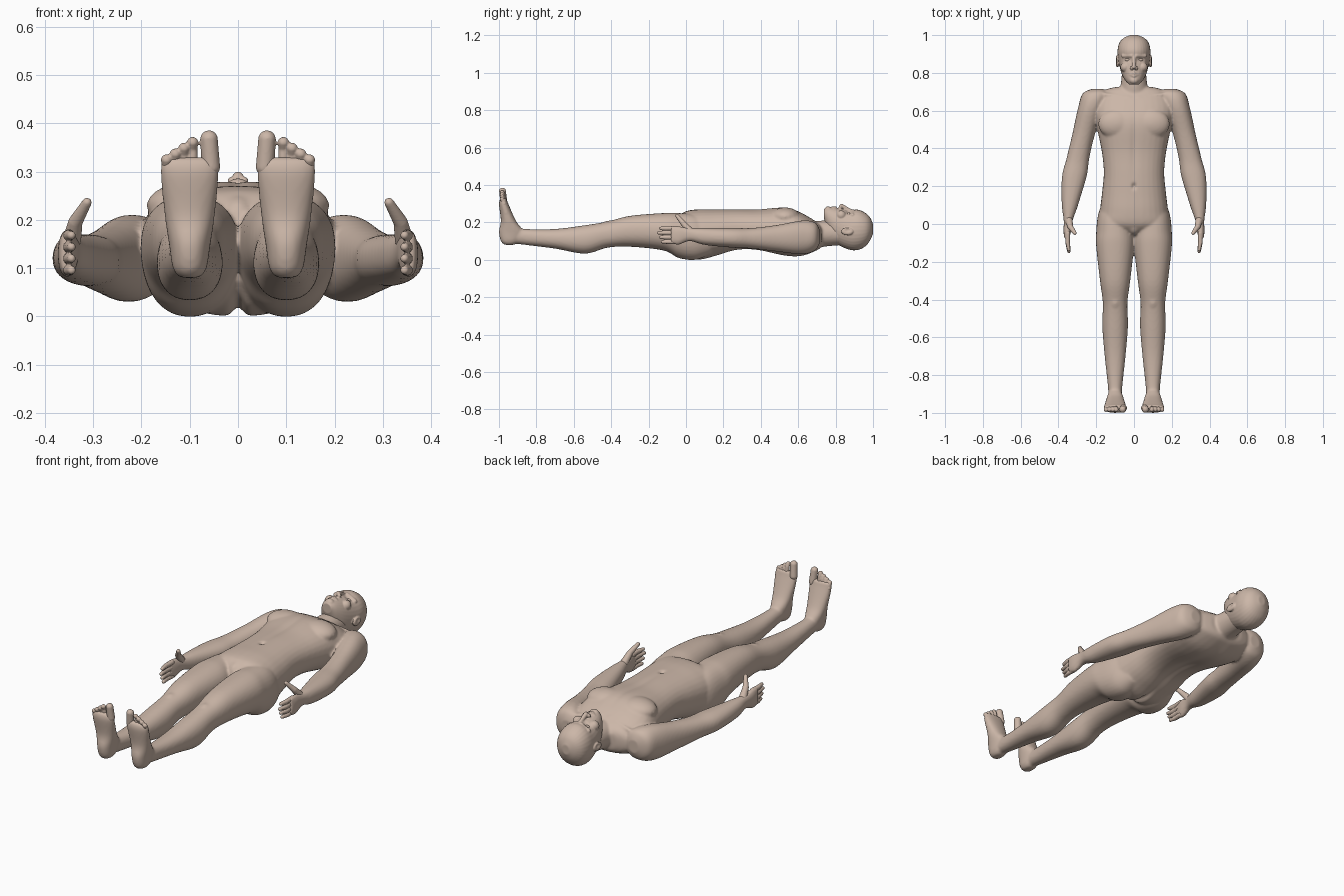
import bpy, bmesh, math
from mathutils import Vector, Matrix

default_cube = bpy.data.objects.get("Cube")
if default_cube:
    bpy.data.objects.remove(default_cube)

skin = bpy.data.materials.new("skin")
skin.use_nodes = True
skin.diffuse_color = (.6, .47, .39, 1)
skin.node_tree.nodes["Principled BSDF"].inputs["Base Color"].default_value = skin.diffuse_color

SIDES = {"left": 1, "right": -1}
SEGMENTS = 32
STEPS = 6


def spline(rings):
    """Smooth interpolation through the cross-sections."""
    padded = [rings[0], *rings, rings[-1]]
    for before, start, end, after in zip(padded, padded[1:], padded[2:], padded[3:]):
        for step in range(STEPS):
            t = step / STEPS
            ring = []
            for a, b, c, d in zip(before, start, end, after):
                slope_in, slope_out = (c - a) / 2, (d - b) / 2
                ease = t * t * (3 - 2 * t)
                ring.append(b + (c - b) * ease + slope_in * t * (1 - t) ** 2
                            - slope_out * t * t * (1 - t))
            yield ring
    yield rings[-1]


def loft(bm, rings, centre=lambda station: 0, side=1, power=.9, upright=False):
    """Rings are (station, half width, lowest depth, highest depth)."""
    loops = []
    for station, width, low, high in spline(rings):
        loop = []
        for i in range(SEGMENTS):
            angle = math.tau * i / SEGMENTS
            c, s = math.cos(angle), math.sin(angle)
            x = side * (centre(station) + width * math.copysign(abs(c) ** power, c))
            depth = (low + high) / 2 + (high - low) / 2 * math.copysign(abs(s) ** power, s)
            loop.append(bm.verts.new((x, depth, station) if upright else (x, station, depth)))
        loops.append(loop)
    for lower, upper in zip(loops, loops[1:]):
        for i in range(SEGMENTS):
            bm.faces.new((lower[i - 1], lower[i], upper[i], upper[i - 1]))
    bm.faces.new(loops[0])
    bm.faces.new(loops[-1])


def sphere(bm, matrix=Matrix()):
    return bmesh.ops.create_uvsphere(bm, u_segments=20, v_segments=14, radius=1, matrix=matrix)["verts"]


def ball(bm, centre, size, side=1):
    x, y, z = centre
    sphere(bm, Matrix.Translation((side * x, y, z)) @ Matrix.Diagonal((*size, 1)))


def capsule(bm, start, start_radius, end, end_radius, side=1):
    """Tapered round-ended rod: a sphere with its two halves pulled apart."""
    start, end = (Vector((side * x, y, z)) for x, y, z in (start, end))
    turn = (end - start).to_track_quat("Z", "Y")
    for vert in sphere(bm):
        tip, radius = (end, end_radius) if vert.co.z > 0 else (start, start_radius)
        vert.co = tip + turn @ (vert.co * radius)


def finish(bm, name, voxel, smoothing):
    """Fuse the overlapping pieces into one soft skin."""
    bmesh.ops.recalc_face_normals(bm, faces=bm.faces)
    mesh = bpy.data.meshes.new(name)
    bm.to_mesh(mesh)
    bm.free()
    part = bpy.data.objects.new(name, mesh)
    bpy.context.collection.objects.link(part)
    fuse = part.modifiers.new("fuse", "REMESH")
    fuse.mode = "VOXEL"
    fuse.voxel_size = voxel
    soften = part.modifiers.new("soften", "SMOOTH")
    soften.factor = .5
    soften.iterations = smoothing
    depsgraph = bpy.context.evaluated_depsgraph_get()
    part.data = bpy.data.meshes.new_from_object(part.evaluated_get(depsgraph))
    part.modifiers.clear()
    part.data.materials.clear()
    part.data.materials.append(skin)
    part.data.shade_smooth()
    return part


def dent(part, centre, size, push):
    """Press a soft hollow into the surface."""
    for vert in part.data.vertices:
        distance = sum(((a - b) / s) ** 2 for a, b, s in zip(vert.co, centre, size))
        vert.co += Vector(push) * math.exp(-distance)


def leg_centre(station):
    return .1


def arm_centre(station):
    return .35 - .09 * station - .18 * station ** 2


# Torso and neck
body = bmesh.new()
loft(body, [
    (-.04, .09, .07, .23), (0, .18, .02, .26), (.07, .18, 0, .27), (.16, .17, .02, .27),
    (.27, .16, .05, .27), (.38, .17, .05, .27), (.53, .2, .02, .28), (.62, .21, .02, .25),
    (.7, .17, .05, .2), (.725, .1, .07, .18)], power=.85)
loft(body, [(.64, .09, .05, .2), (.74, .07, .07, .21), (.85, .06, .08, .2)], power=1)
ball(body, (0, -.01, .2), (.04, .05, .05))

for side in SIDES.values():
    # Legs
    loft(body, [
        (.13, .06, .03, .2), (.05, .09, 0, .24), (-.04, .1, .01, .25), (-.12, .1, .05, .25),
        (-.3, .08, .07, .235), (-.42, .065, .065, .205), (-.54, .068, .033, .185),
        (-.7, .055, .06, .165), (-.86, .038, .08, .165), (-.94, .034, .09, .18)], leg_centre, side)
    ball(body, (.1, -.41, .175), (.035, .05, .035), side)
    # Feet
    loft(body, [
        (.08, .02, -.97, -.92), (.1, .035, -.99, -.89), (.15, .043, -1, -.87),
        (.21, .052, -.99, -.91), (.3, .061, -1, -.95), (.33, .056, -.99, -.96)],
        leg_centre, side, upright=True)
    # Arms and palms
    loft(body, [
        (.715, .03, .09, .16), (.69, .07, .05, .2), (.62, .07, .03, .21), (.48, .06, .045, .185),
        (.35, .06, .06, .17), (.25, .065, .065, .17), (.1, .043, .08, .17), (.02, .024, .1, .17),
        (-.04, .02, .08, .18), (-.08, .012, .09, .18)], arm_centre, side)
    # Chest muscles and collarbones
    ball(body, (.09, .53, .23), (.1, .08, .05), side)
    capsule(body, (.02, .665, .215), .01, (.18, .69, .18), .01, side)

# Navel, chest line, spine and seat cleft
body = finish(body, "body", .0065, 7)
dent(body, (0, .2, .27), (.01, .014, .03), (0, 0, -.014))
dent(body, (0, .42, .27), (.016, .16, .04), (0, 0, -.005))
dent(body, (0, .4, .04), (.03, .2, .04), (0, 0, .014))
dent(body, (0, .03, 0), (.013, .09, .05), (0, 0, .025))

# Head with jaw, brow, cheeks, nose, lips and ears
head = bmesh.new()
loft(head, [
    (.738, .025, .22, .27), (.76, .047, .15, .28), (.8, .067, .09, .277), (.87, .083, .055, .266),
    (.92, .087, .053, .268), (.96, .077, .073, .25), (.985, .054, .105, .225),
    (1, .02, .14, .19)], power=.95)
ball(head, (0, .76, .266), (.025, .02, .02))
capsule(head, (0, .88, .262), .01, (0, .832, .288), .012)
for side in SIDES.values():
    ball(head, (.012, .825, .28), (.01, .01, .01), side)
    capsule(head, (.012, .89, .26), .011, (.056, .89, .238), .011, side)
    ball(head, (.046, .83, .238), (.026, .026, .026), side)
    ball(head, (.088, .862, .152), (.01, .033, .021), side)
    for lip in (.798, .783):
        capsule(head, (0, lip, .278), .009, (.022, .79, .27), .005, side)
head = finish(head, "head", .0035, 3)
for side in SIDES.values():
    dent(head, (side * .033, .87, .257), (.017, .012, .03), (0, 0, -.01))
    dent(head, (side * .098, .865, .158), (.012, .016, .01), (side * -.007, 0, 0))

for label, side in SIDES.items():
    # Eyes
    eye = bmesh.new()
    ball(eye, (.033, .87, .241), (.016, .011, .012), side)
    finish(eye, label + "_eye", .002, 1)
    # Fingers, the second one longest, and a raised thumb
    hand = bmesh.new()
    for i in range(4):
        height = .168 - .024 * i
        tip = -.146 + .01 * abs(i - 1)
        knuckle = (.351, tip / 2 - .03, height)
        capsule(hand, (.35, -.05, height), .0125, knuckle, .0115, side)
        capsule(hand, knuckle, .0115, (.345, tip, height), .009, side)
    thumb_joint = (.337, -.015, .195)
    capsule(hand, (.345, .02, .155), .02, thumb_joint, .015, side)
    capsule(hand, thumb_joint, .015, (.313, -.048, .236), .01, side)
    finish(hand, label + "_fingers", .003, 2)
    # Big toe, then smaller toes stepping down
    toes = bmesh.new()
    capsule(toes, (.056, -.974, .31), .019, (.06, -.981, .367), .0185, side)
    for i in range(4):
        x, top, radius = .094 + .018 * i, .36 - .012 * i, .012
        neck = (x, -.976, top - radius)
        capsule(toes, (x, -.972, .3), radius, neck, radius * .85, side)
        capsule(toes, neck, radius * .85, (x, -.983, top), radius, side)
    finish(toes, label + "_toes", .003, 2)
